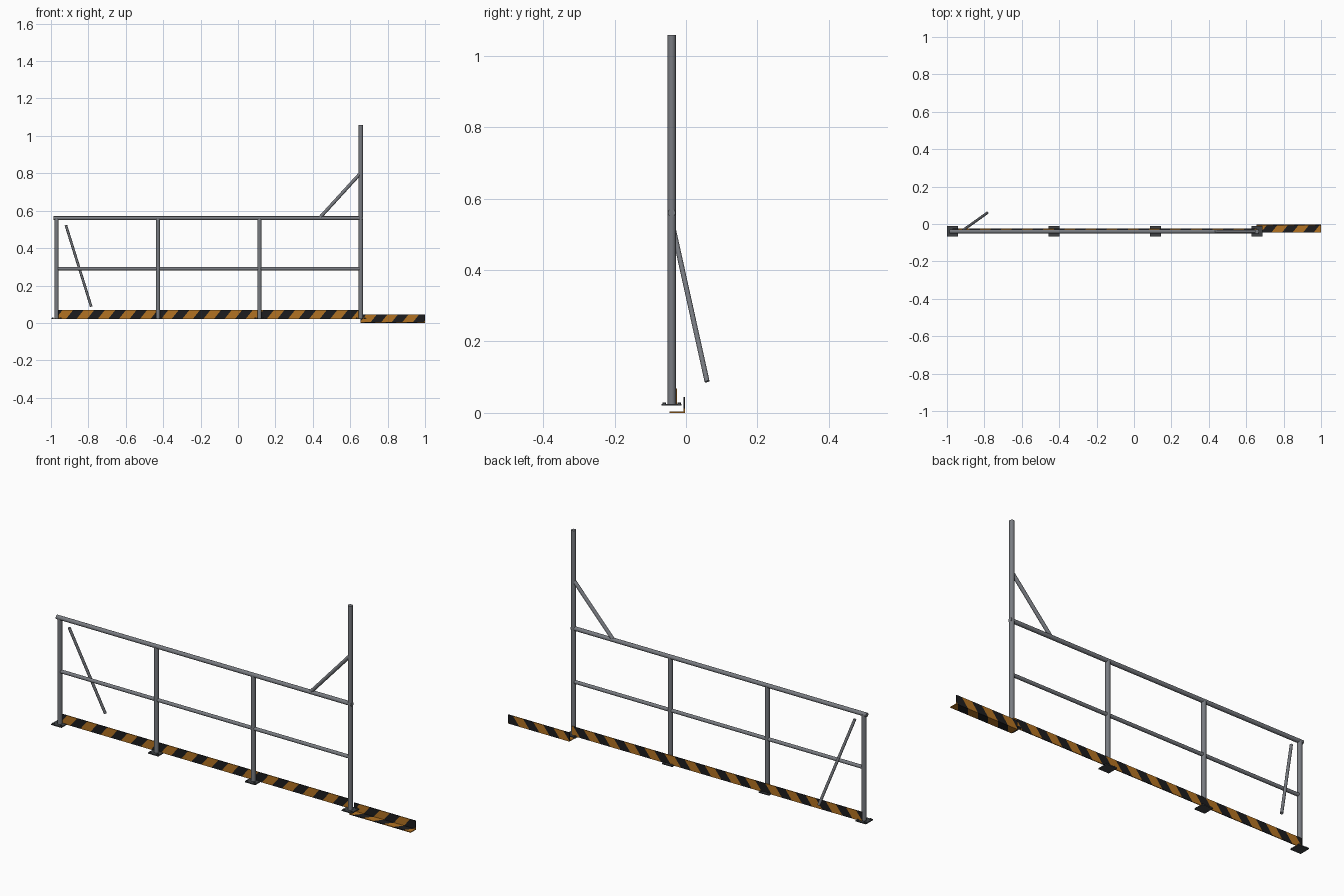
import bpy, bmesh, math
from mathutils import Vector

if "Cube" in bpy.data.objects:
    bpy.data.objects.remove(bpy.data.objects["Cube"])


def material(name, rgb):
    m = bpy.data.materials.new(name)
    m.diffuse_color = (*rgb, 1)
    m.use_nodes = True
    m.node_tree.nodes["Principled BSDF"].inputs["Base Color"].default_value = m.diffuse_color
    return m


STEEL = material("grey_steel", (0.19, 0.20, 0.22))
DARK = material("dark_plate", (0.05, 0.055, 0.06))
ORANGE = material("warning_orange", (0.45, 0.17, 0.016))
BLACK = material("warning_black", (0.012, 0.012, 0.013))

POST_Y = -0.04
POST_X = [-0.97 + i * 0.5423 for i in range(4)]
LAST = POST_X[-1]


def finish(bm, name, mats):
    me = bpy.data.meshes.new(name)
    bm.to_mesh(me)
    bm.free()
    for m in mats:
        me.materials.append(m)
    ob = bpy.data.objects.new(name, me)
    bpy.context.collection.objects.link(ob)
    return ob


def tube(name, a, b, r, mat=STEEL, sides=20):
    a, b = Vector(a), Vector(b)
    bm = bmesh.new()
    bmesh.ops.create_cone(bm, cap_ends=True, segments=sides, radius1=r, radius2=r,
                          depth=(b - a).length)
    ob = finish(bm, name, [mat])
    ob.location = (a + b) / 2
    ob.rotation_euler = (b - a).to_track_quat('Z', 'Y').to_euler()
    for p in ob.data.polygons:
        p.use_smooth = len(p.vertices) == 4
    return ob


def add_box(bm, lo, hi):
    verts = bmesh.ops.create_cube(bm, size=1)["verts"]
    for v in verts:
        v.co = Vector([lo[i] + (v.co[i] + 0.5) * (hi[i] - lo[i]) for i in range(3)])


def striped(name, boxes, period=0.113, slant=-0.8):
    """Boxes cut by slanted planes; alternate bands get orange or black."""
    bm = bmesh.new()
    for lo, hi in boxes:
        add_box(bm, lo, hi)
    n = Vector((1, slant, slant))
    x0, x1 = boxes[0][0][0], boxes[0][1][0]
    half = period / 2
    for i in range(-2, int((x1 - x0) / half) + 3):
        bmesh.ops.bisect_plane(bm, geom=bm.verts[:] + bm.edges[:] + bm.faces[:],
                               plane_co=(x0 + i * half, 0, 0), plane_no=n)
    for f in bm.faces:
        s = (f.calc_center_median().dot(n) - x0) / half
        f.material_index = math.floor(s) % 2
    return finish(bm, name, [ORANGE, BLACK])


# Posts, base plates and bolts
for i, x in enumerate(POST_X):
    top = 1.058 if i == 3 else 0.56
    tube(f"post_{i + 1}", (x, POST_Y, 0.022), (x, POST_Y, top), 0.0115)
    bm = bmesh.new()
    add_box(bm, (x - 0.029, POST_Y - 0.028, 0.020), (x + 0.029, POST_Y + 0.028, 0.025))
    finish(bm, f"base_plate_{i + 1}", [DARK])
    for j, (sx, sy) in enumerate([(-1, -1), (1, -1), (1, 1), (-1, 1)]):
        bx, by = x + sx * 0.021, POST_Y + sy * 0.021
        tube(f"bolt_{i + 1}_{j + 1}", (bx, by, 0.024), (bx, by, 0.029), 0.005, DARK, 6)

# Horizontal rails
tube("top_rail", (-0.986, POST_Y, 0.56), (0.668, POST_Y, 0.56), 0.0105)
tube("middle_rail", (POST_X[0], POST_Y, 0.29), (LAST, POST_Y, 0.29), 0.009)

# Diagonal brace on the tall post, and the leaning stay at the other end
tube("corner_brace", (0.435, POST_Y, 0.56), (LAST, POST_Y, 0.803), 0.009)
tube("leaning_stay", (-0.92, -0.037, 0.522), (-0.785, 0.059, 0.088), 0.007)

# Striped toe board behind the posts, and the low striped angle beyond them
striped("toe_board", [((POST_X[0], -0.029, 0.022), (LAST, -0.025, 0.069))])
striped("striped_angle", [((0.655, -0.007, 0.0), (1.0, -0.003, 0.045)),
                          ((0.655, -0.046, 0.0), (1.0, -0.007, 0.004))])
